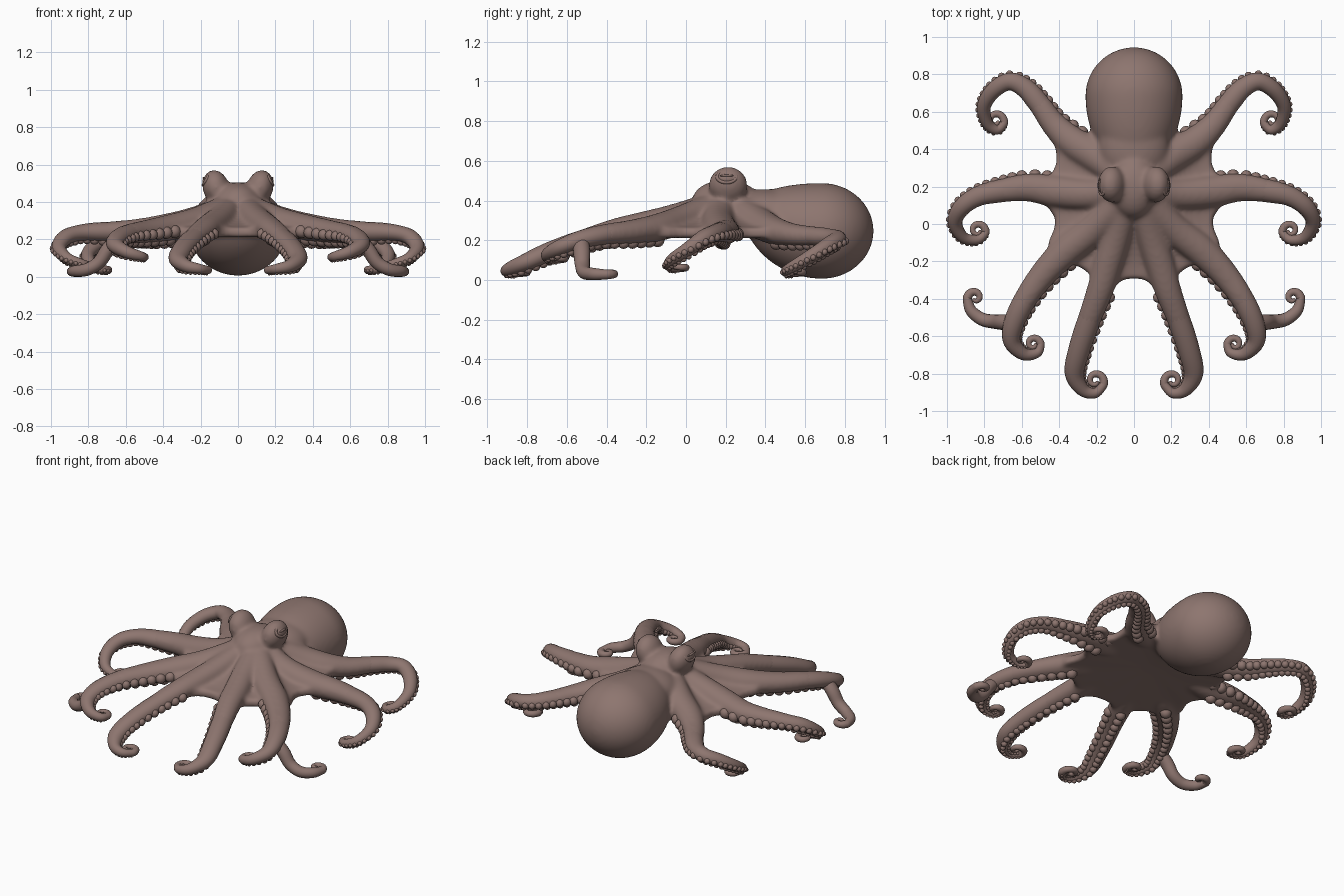
import bpy, bmesh, math
from mathutils import Vector, Matrix

if "Cube" in bpy.data.objects:
    bpy.data.objects.remove(bpy.data.objects["Cube"])

skin = bpy.data.materials.new("brown_skin")
skin.diffuse_color = (0.27, 0.18, 0.16, 1)
skin.use_nodes = True
skin.node_tree.nodes["Principled BSDF"].inputs["Base Color"].default_value = skin.diffuse_color


def finish(name, bm, mirror=False):
    """Turn a bmesh into a smooth-shaded object."""
    bmesh.ops.recalc_face_normals(bm, faces=bm.faces)
    for f in bm.faces:
        f.smooth = True
    me = bpy.data.meshes.new(name)
    bm.to_mesh(me)
    bm.free()
    me.materials.append(skin)
    ob = bpy.data.objects.new(name, me)
    bpy.context.collection.objects.link(ob)
    if mirror:
        m = ob.modifiers.new("mirror", 'MIRROR')
        m.use_mirror_merge = False
    return ob


def ellipsoid(bm, centre, radii, u=24, v=16, rot=Matrix()):
    mat = Matrix.Translation(centre) @ rot @ Matrix.Diagonal((*radii, 1))
    return bmesh.ops.create_uvsphere(bm, u_segments=u, v_segments=v, radius=1, matrix=mat)["verts"]


def curl(points, centre, turns):
    """Append a shrinking flat spiral around centre to a path of (x, y, z, radius)."""
    x, y, z, r = points[-1]
    dx, dy = x - centre[0], y - centre[1]
    a0, rad = math.atan2(dy, dx), math.hypot(dx, dy)
    out = list(points)
    for i in range(1, 13):
        u = i / 12
        a, q = a0 + turns * math.tau * u, rad * (1 - 0.68 * u)
        out.append((centre[0] + q * math.cos(a), centre[1] + q * math.sin(a),
                    z + 0.008 * u, r * (1 - 0.55 * u)))
    return out


def spline(points, steps=5):
    """Catmull-Rom samples through 4D points."""
    p = [Vector(q) for q in points]
    p = [p[0] * 2 - p[1]] + p + [p[-1] * 2 - p[-2]]
    out = []
    for i in range(1, len(p) - 2):
        a, b, c, d = p[i - 1:i + 3]
        for k in range(steps):
            t = k / steps
            out.append(0.5 * (2 * b + (c - a) * t + (2 * a - 5 * b + 4 * c - d) * t * t
                              + (3 * b - a - 3 * c + d) * t ** 3))
    return out + [p[-2]]


def thin(samples, begin, end, low):
    """Scale radii from low (at index begin) to full size (at index end)."""
    out = [s.copy() for s in samples]
    for i, s in enumerate(out):
        u = min(1, max(0, (i - begin) / (end - begin)))
        s[3] *= low + (1 - low) * u
    return out


def frames(samples):
    """Position, tangent, side, up and radius along a path."""
    out = []
    for i, s in enumerate(samples):
        t = (samples[min(i + 1, len(samples) - 1)] - samples[max(i - 1, 0)]).to_3d().normalized()
        side = t.cross(Vector((0, 0, 1))).normalized()
        out.append((s.to_3d(), t, side, side.cross(t), s[3]))
    return out


def tube(bm, samples, sign=1, n=16, dome=True):
    """Tapered tube, slightly flattened, with an optional domed tip."""
    rings = []
    for i, (pos, t, side, up, r) in enumerate(frames(samples)):
        h = 0.85 + 0.15 * min(1, max(0, (0.05 - r) / 0.02))
        ring = []
        for k in range(n):
            a = math.tau * k / n
            v = pos + side * r * math.cos(a) + up * r * h * math.sin(a)
            ring.append(bm.verts.new((v.x * sign, v.y, v.z)))
        rings.append(ring)
    for a, b in zip(rings, rings[1:]):
        for k in range(n):
            bm.faces.new((a[k], a[(k + 1) % n], b[(k + 1) % n], b[k]))
    bm.faces.new(rings[0])
    bm.faces.new(rings[-1])
    if dome:
        end = samples[-1]
        ellipsoid(bm, (end[0] * sign, end[1], end[2]), [end[3]] * 3, 10, 6)


# Arm centre lines: x, y, z, radius; then curl centre and sucker side
front = [(.04, .12, .38, .07), (.09, -.06, .32, .075), (.135, -.2, .282, .078),
         (.18, -.35, .25, .073), (.235, -.5, .207, .064), (.295, -.68, .145, .058),
         (.318, -.8, .092, .052), (.275, -.885, .057, .036), (.21, -.905, .043, .027),
         (.167, -.865, .036, .023)]
outer = [(.06, .13, .38, .07), (.22, -.03, .305, .08), (.37, -.15, .262, .083),
         (.49, -.275, .242, .073), (.585, -.41, .228, .063), (.645, -.54, .2, .054),
         (.652, -.63, .165, .046), (.59, -.695, .13, .034), (.52, -.69, .11, .026),
         (.5, -.65, .105, .022)]
middle = [(.06, .18, .38, .07), (.24, .16, .305, .08), (.42, .175, .257, .086),
          (.56, .195, .242, .077), (.7, .18, .24, .065), (.83, .15, .236, .053),
          (.92, .09, .212, .047), (.957, .01, .155, .039), (.915, -.07, .1, .031),
          (.84, -.085, .07, .026), (.796, -.05, .06, .022)]
rear = [(.06, .25, .38, .07), (.2, .36, .295, .088), (.33, .44, .25, .084),
        (.43, .535, .228, .069), (.505, .64, .22, .06), (.58, .725, .213, .053),
        (.665, .762, .206, .047), (.75, .715, .175, .043), (.802, .63, .12, .037),
        (.785, .54, .066, .031), (.735, .503, .042, .026), (.697, .535, .036, .022)]
branch = [(.655, -.53, .19, .042), (.7, -.525, .14, .042), (.745, -.522, .075, .038),
          (.81, -.51, .038, .035), (.87, -.465, .03, .031), (.89, -.405, .028, .025)]
arms = {"front_arm": (front, (.207, -.838), 1, 3),
        "outer_arm": (outer, (.538, -.642), 1, 2),
        "middle_arm": (middle, (.836, -.035), -1, 2),
        "rear_arm": (rear, (.74, .552), -1, 2)}

# Body: mantle, neck, head, eye bulges, web and arm roots fused together
bm = bmesh.new()
for v in ellipsoid(bm, (0, .685, .247), (.26, .26, .241), 48, 32):
    if v.co.y < .685:  # egg shape narrowing toward the neck
        u = (.685 - v.co.y) / .26
        v.co.y = .685 - u * .39
        v.co.z += .06 * u * u
ellipsoid(bm, (0, .41, .34), (.19, .2, .118), 32, 20)
ellipsoid(bm, (0, .2, .4), (.13, .17, .105), 32, 20)
for s in (1, -1):
    ellipsoid(bm, (s * .118, .212, .477), (.072, .099, .096), 24, 16,
              Matrix.Rotation(s * .25, 4, 'Y'))
    for pts, *_ in arms.values():
        tube(bm, thin(spline(pts[:6]), 25, 20, 0.75), s, dome=False)
half = [(.06, -.3), (.1, -.33), (.2, -.3), (.26, -.25), (.3, -.225), (.36, -.22),
        (.45, -.16), (.46, -.1), (.425, -.02), (.425, .04), (.47, .1), (.48, .2),
        (.44, .27), (.415, .32), (.415, .38), (.43, .44), (.32, .49), (.2, .48)]
outline = [(0, -.29)] + half + [(0, .48)] + [(-x, y) for x, y in reversed(half)]
loops = []
STEPS = 8
for low in (False, True):
    order = range(STEPS, 0, -1) if low else range(1, STEPS + 1)
    for k in order:
        t = k / STEPS
        z = .21 + .02 * (1 - t) if low else .262 + .2 * (1 - t) ** 1.6
        loops.append([bm.verts.new((x * t, .17 + (y - .17) * t, z)) for x, y in outline])
N = len(outline)
for a, b in zip(loops, loops[1:]):
    for k in range(N):
        bm.faces.new((a[k], a[(k + 1) % N], b[(k + 1) % N], b[k]))
bm.faces.new(loops[0])
bm.faces.new(loops[-1])
body = finish("body", bm)
rm = body.modifiers.new("fuse", 'REMESH')
rm.mode = 'VOXEL'
rm.voxel_size = 0.0115
rm.use_smooth_shade = True
sm = body.modifiers.new("soften", 'SMOOTH')
sm.factor = 0.5
sm.iterations = 16

# Free arms with curled tips, and two rows of large suckers each
for name, (pts, centre, bias, first) in arms.items():
    bm = bmesh.new()
    tube(bm, thin(spline(curl(pts, centre, -.98)[2:]), 0, 12, 0.75))
    finish(name, bm, True)

    bm = bmesh.new()
    path = frames(spline(pts[first:], 12))
    for row in (-1, 1):
        gap = 0.0 if row < 0 else 0.025
        last = path[0][0]
        for pos, t, side, up, r in path:
            gap -= (pos - last).length
            last = pos
            if gap > 0:
                continue
            size = 0.42 * r
            gap = size * 1.5
            a = math.radians(bias * 36 + row * 38)
            h = 0.85 if r > 0.05 else 0.95
            c = pos + side * r * 0.88 * math.sin(a) - up * r * h * 0.88 * math.cos(a)
            ellipsoid(bm, c, (size, size, size), 12, 8)
    finish(name + "_suckers", bm, True)

# Low curled tip branching outward beneath the outer arm
bm = bmesh.new()
tube(bm, spline(curl(branch, (.85, -.395), .85)))
finish("low_arm_tip", bm, True)

# Eyes: ball, raised lid ring and a horizontal slit bar
tilt = Matrix.Rotation(math.radians(60), 4, 'Y')
aim = Matrix.Translation((.171, .205, .52)) @ tilt
bm = bmesh.new()
ellipsoid(bm, aim @ Vector((0, 0, -.01)), (.034, .05, .026), 20, 12, tilt)
ellipsoid(bm, aim @ Vector((0, 0, .012)), (.007, .036, .008), 12, 8, tilt)
finish("eye", bm, True)
bm = bmesh.new()
grid = []
for i in range(28):
    a = math.tau * i / 28
    grid.append([bm.verts.new(aim @ Vector(((.033 + .009 * math.cos(b)) * math.cos(a),
                                            (.048 + .009 * math.cos(b)) * math.sin(a),
                                            .009 * math.sin(b) - .002)))
                 for b in (math.tau * j / 8 for j in range(8))])
for i in range(28):
    a, b = grid[i], grid[(i + 1) % 28]
    for j in range(8):
        bm.faces.new((a[j], b[j], b[(j + 1) % 8], a[(j + 1) % 8]))
finish("eyelid", bm, True)
